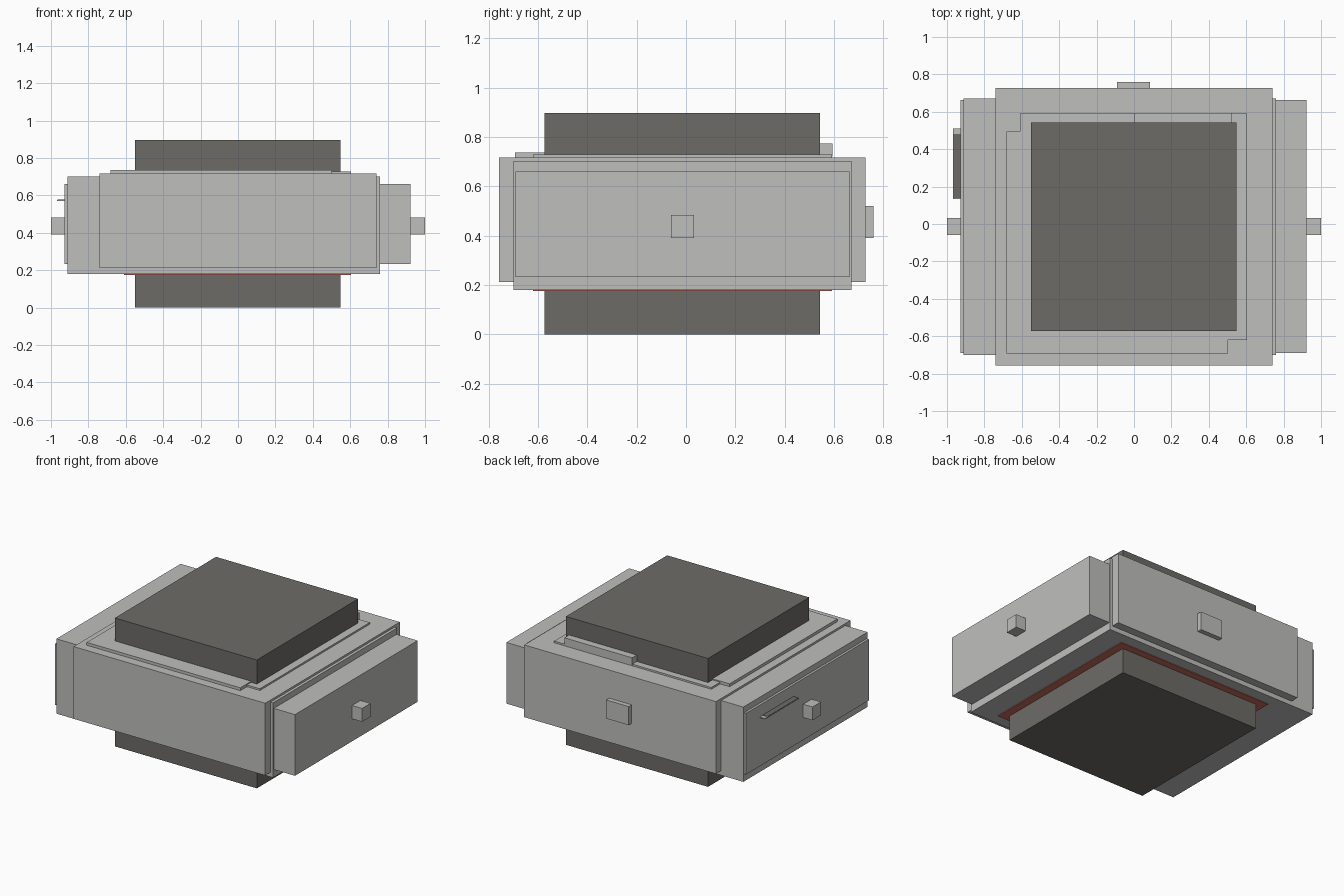
import bpy
import bmesh
from mathutils import Matrix, Vector

if "Cube" in bpy.data.objects:
    bpy.data.objects.remove(bpy.data.objects["Cube"], do_unlink=True)


def material(name, rgb):
    mat = bpy.data.materials.new(name)
    mat.use_nodes = True
    colour = (*rgb, 1)
    mat.diffuse_color = colour
    mat.node_tree.nodes["Principled BSDF"].inputs["Base Color"].default_value = colour
    return mat


light = material("light grey", (0.52, 0.52, 0.51))
dark = material("dark grey", (0.153, 0.148, 0.136))
red = material("rust red", (0.56, 0.156, 0.107))


def box(name, mat, x, y, z):
    """Box spanning the given (low, high) range on each axis."""
    low, high = (Vector(corner) for corner in zip(x, y, z))
    bm = bmesh.new()
    bmesh.ops.create_cube(bm, size=1, matrix=Matrix.Translation((low + high) / 2)
                          @ Matrix.Diagonal((*(high - low), 1)))
    mesh = bpy.data.meshes.new(name)
    bm.to_mesh(mesh)
    bm.free()
    mesh.materials.append(mat)
    obj = bpy.data.objects.new(name, mesh)
    bpy.context.collection.objects.link(obj)
    return obj


# Main casing and its front-to-back shell
box("casing", light, (-0.912, 0.76), (-0.70, 0.67), (0.18, 0.702))
box("front_back_shell", light, (-0.74, 0.74), (-0.757, 0.727), (0.212, 0.716))

# Side boxes and the round-the-casing knobs
box("left_box", light, (0.74, 0.923), (-0.69, 0.663), (0.233, 0.66))
box("right_panel", light, (-0.928, -0.90), (-0.69, 0.663), (0.233, 0.66))
for name, x in (("left_knob", (0.91, 1.0)), ("right_knob", (-1.0, -0.915))):
    box(name, light, x, (-0.06, 0.033), (0.39, 0.483))
box("back_knob", light, (-0.09, 0.085), (0.71, 0.76), (0.39, 0.52))

# Thin ledge on the right side with its dark cover
box("right_ledge", light, (-0.967, -0.92), (0.135, 0.51), (0.570, 0.576))
box("right_ledge_cover", dark, (-0.966, -0.92), (0.138, 0.48), (0.574, 0.578))

# Top plates and rail
box("top_plate", light, (-0.61, 0.603), (-0.62, 0.592), (0.70, 0.728))
box("offset_top_plate", light, (-0.683, 0.503), (-0.693, 0.495), (0.70, 0.736))
box("top_rail", light, (0.0, 0.523), (0.53, 0.594), (0.72, 0.773))

# Bottom plate and the dark blocks above and below
box("bottom_plate", red, (-0.61, 0.603), (-0.62, 0.592), (0.175, 0.19))
for name, z in (("bottom_block", (0, 0.2)), ("top_block", (0.70, 0.896))):
    box(name, dark, (-0.55, 0.547), (-0.573, 0.543), z)
